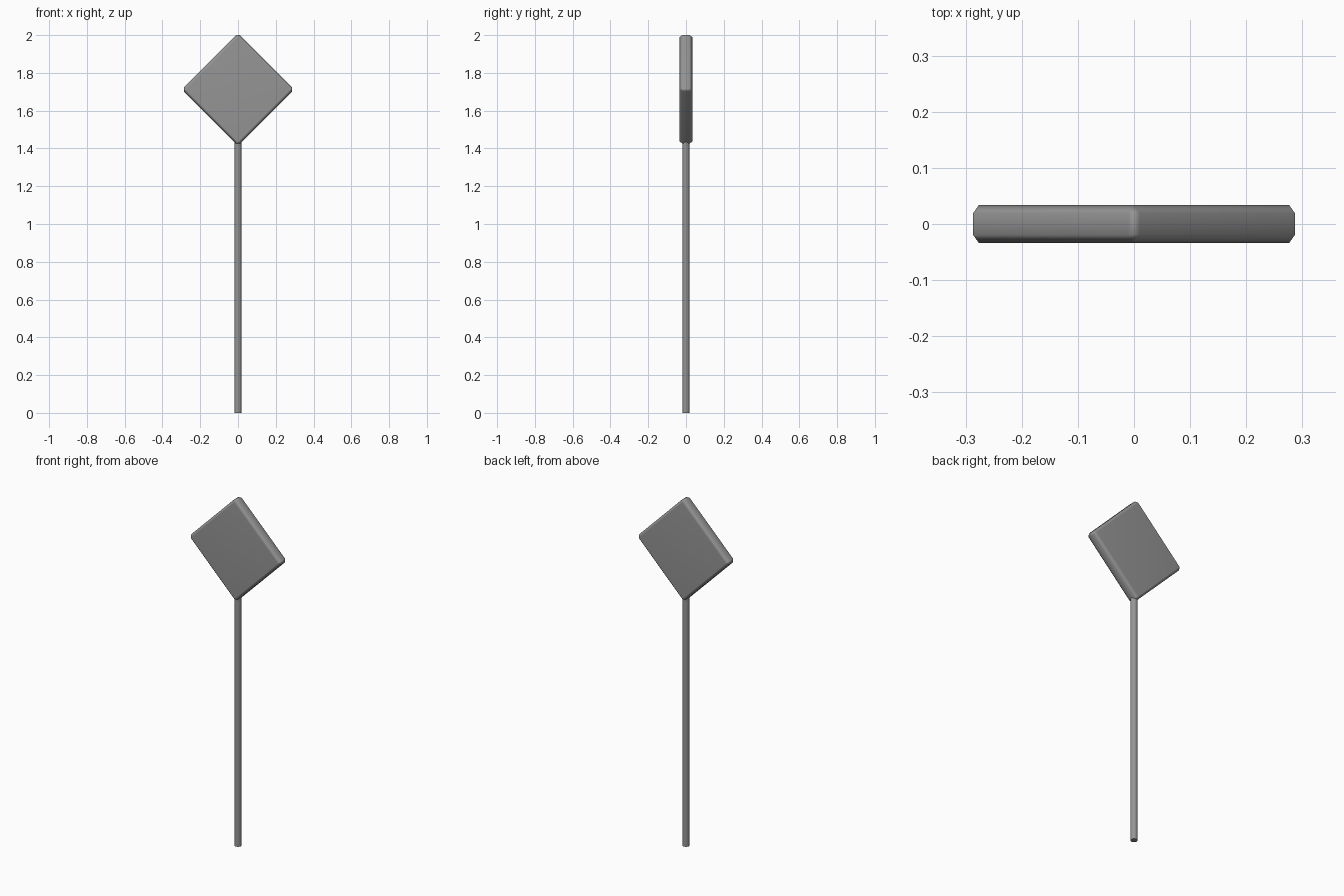
import bpy, math

if "Cube" in bpy.data.objects:
    bpy.data.objects.remove(bpy.data.objects["Cube"])

HALF = 0.287      # half diagonal of the finished diamond
BEVEL = 0.015
THICK = 0.068
POLE_TOP = 1.45

# Dark grey metal
metal = bpy.data.materials.new("dark_grey")
metal.diffuse_color = (0.3, 0.3, 0.3, 1)
metal.use_nodes = True
metal.node_tree.nodes["Principled BSDF"].inputs["Base Color"].default_value = metal.diffuse_color

# Round pole
bpy.ops.mesh.primitive_cylinder_add(vertices=16, radius=0.0186, depth=POLE_TOP,
                                    location=(0, 0, POLE_TOP / 2))
pole = bpy.context.object
pole.name = "pole"
pole.data.materials.append(metal)
bpy.ops.object.shade_smooth_by_angle(angle=math.radians(40))

# Diamond sign plate: square slab on its corner, edges chamfered
side = HALF * math.sqrt(2) + BEVEL
bpy.ops.mesh.primitive_cube_add(size=1, location=(0, 0, 2 - HALF),
                                rotation=(0, math.radians(45), 0))
plate = bpy.context.object
plate.name = "sign_plate"
plate.data.materials.append(metal)
plate.scale = (side, THICK, side)
bpy.ops.object.transform_apply(location=False, rotation=False, scale=True)
bevel = plate.modifiers.new("edge_chamfer", 'BEVEL')
bevel.width = BEVEL
bevel.segments = 1
bpy.ops.object.modifier_apply(modifier=bevel.name)
bpy.ops.object.shade_smooth_by_angle(angle=math.radians(60))
plate.modifiers.new("flat_faces", 'WEIGHTED_NORMAL').keep_sharp = True
